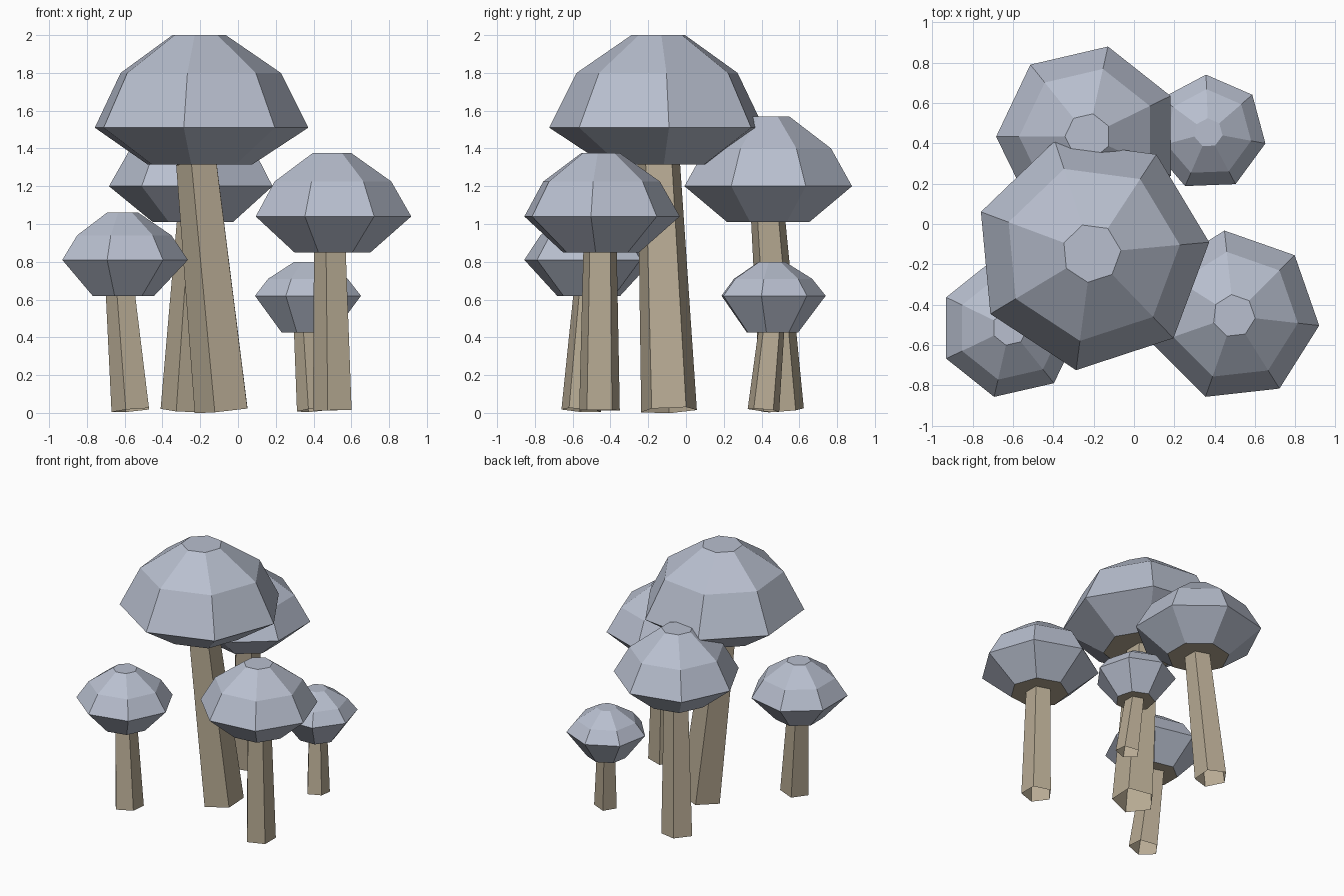
import bpy, bmesh
from math import cos, sin, tau, radians
from mathutils import Vector

cube = bpy.data.objects.get("Cube")
if cube:
    bpy.data.objects.remove(cube, do_unlink=True)


def material(name, rgb):
    mat = bpy.data.materials.new(name)
    mat.use_nodes = True
    mat.diffuse_color = (*rgb, 1)
    mat.node_tree.nodes["Principled BSDF"].inputs["Base Color"].default_value = (*rgb, 1)
    return mat


CAP = material("blue grey cap", (0.48, 0.52, 0.62))
STEM = material("tan stem", (0.47, 0.40, 0.29))


def finish(name, bm, *mats):
    mesh = bpy.data.meshes.new(name)
    bm.to_mesh(mesh)
    bm.free()
    for mat in mats:
        mesh.materials.append(mat)
    bpy.context.collection.objects.link(bpy.data.objects.new(name, mesh))


def ring(bm, sides, radius, center, phase, x_dir=Vector((1, 0, 0)), y_dir=Vector((0, 1, 0))):
    angles = [radians(phase) + tau * i / sides for i in range(sides)]
    return [bm.verts.new(Vector(center) + radius * (cos(a) * x_dir + sin(a) * y_dir)) for a in angles]


def bridge(bm, low, high):
    n = len(low)
    for i in range(n):
        j = (i + 1) % n
        bm.faces.new((low[i], low[j], high[j], high[i]))


def make_cap(name, x, y, radius, phase, heights):
    # Seven-sided faceted dome, wide rim and tapered underside
    bm = bmesh.new()
    rings = [ring(bm, 7, radius * f, (x, y, z), phase)
             for f, z in zip((0.49, 1, 0.75, 0.25), heights)]
    for low, high in zip(rings, rings[1:]):
        bridge(bm, low, high)
    bm.faces.new(rings[-1])
    gills = bm.faces.new(rings[0][::-1])
    gills.material_index = 1
    finish(name, bm, CAP, STEM)


def make_stem(name, base, top, r_base, r_top):
    # Open five-sided leaning tube, cut square to its axis
    bm = bmesh.new()
    base, top = Vector(base), Vector(top)
    axis = (top - base).normalized()
    y_dir = axis.cross(Vector((1, 0, 0))).normalized()
    x_dir = y_dir.cross(axis)
    low = ring(bm, 5, r_base, base, 36, x_dir, y_dir)
    high = ring(bm, 5, r_top, top, 36, x_dir, y_dir)
    bridge(bm, low, high)
    finish(name, bm, STEM)


# name, cap centre, cap radius, turn, cap heights, stem foot, stem radii
mushrooms = [
    ("main", (-0.21, -0.144), 0.585, 5.3, (1.315, 1.51, 1.80, 2.0), (-0.075, -0.09), (0.155, 0.118)),
    ("back", (-0.228, 0.435), 0.455, 26, (1.01, 1.20, 1.40, 1.57), (-0.29, 0.51), (0.12, 0.095)),
    ("left", (0.495, -0.455), 0.425, -6.5, (0.85, 1.04, 1.225, 1.375), (0.51, -0.458), (0.113, 0.093)),
    ("right", (-0.615, -0.515), 0.35, 0, (0.62, 0.81, 0.94, 1.06), (-0.56, -0.555), (0.11, 0.085)),
    ("small", (0.368, 0.452), 0.288, -10.6, (0.425, 0.62, 0.71, 0.80), (0.40, 0.41), (0.088, 0.072)),
]
for name, (x, y), radius, turn, heights, foot, radii in mushrooms:
    make_cap(name + "_cap", x, y, radius, turn, heights)
    make_stem(name + "_stem", (*foot, 0.014), (x, y, heights[0] + 0.01), *radii)
